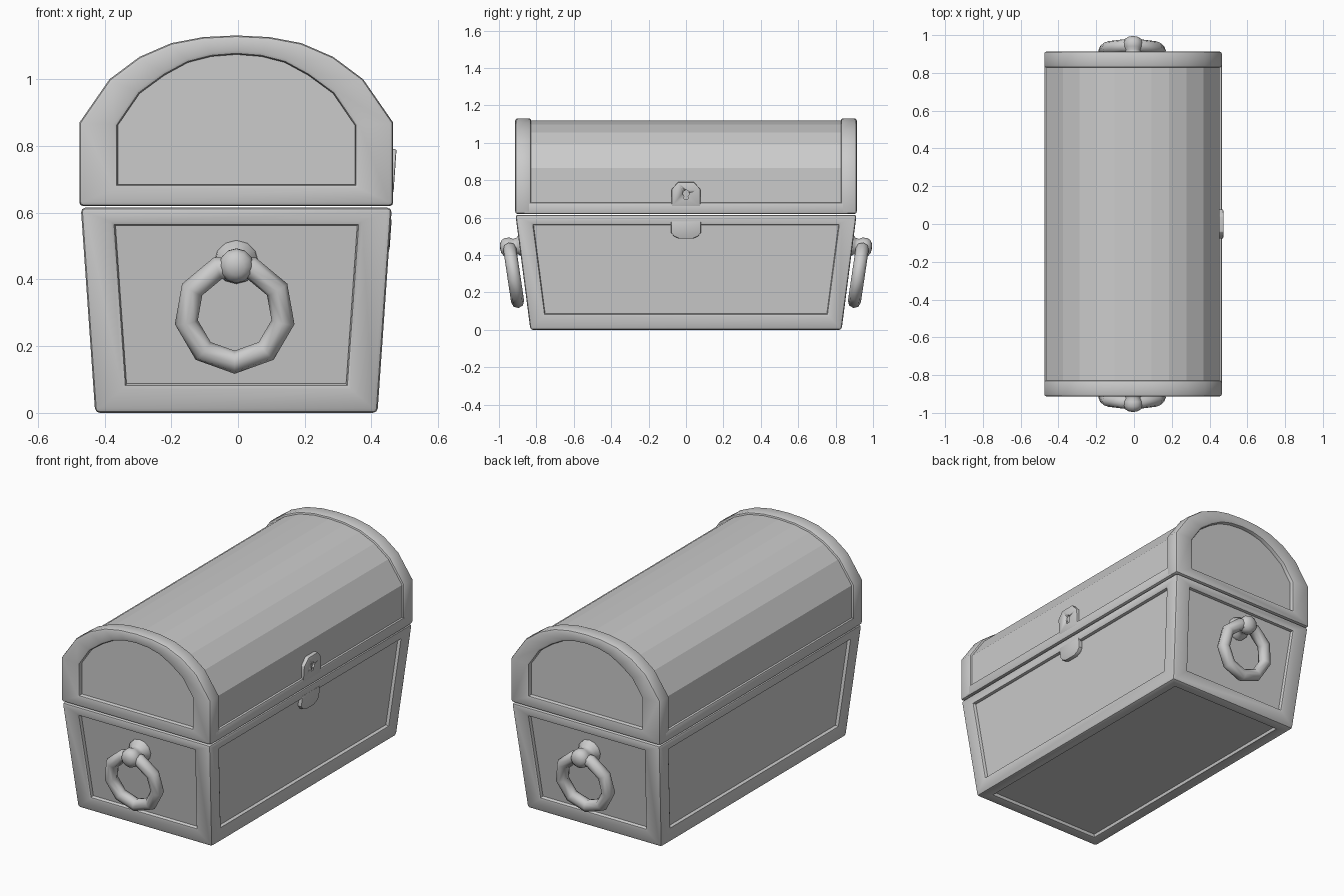
import bpy, bmesh
from math import radians, cos, sin, pi
from mathutils import Matrix, Vector

if "Cube" in bpy.data.objects:
    bpy.data.objects.remove(bpy.data.objects["Cube"])

CX = -0.005  # the body sits slightly left because of the latch


def finish(bm, name, bevel=0.0, smooth=35):
    """Round the convex sharp edges, then shade and link the mesh."""
    bmesh.ops.recalc_face_normals(bm, faces=bm.faces[:])
    if bevel:
        edges = [e for e in bm.edges if e.is_convex and e.calc_face_angle(0) > radians(40)]
        bmesh.ops.bevel(bm, geom=edges, offset=bevel, segments=2, profile=0.5,
                        affect='EDGES', clamp_overlap=True)
    me = bpy.data.meshes.new(name)
    bm.to_mesh(me)
    bm.free()
    if smooth:
        me.shade_smooth()
        me.set_sharp_from_angle(angle=radians(smooth))
    ob = bpy.data.objects.new(name, me)
    bpy.context.collection.objects.link(ob)
    return ob


def prism(name, outer, place, d0, d1, inner=None, bevel=0.0, smooth=35):
    """Extrude a 2D outline (optionally with a matching hole) from d0 to d1."""
    bm = bmesh.new()
    loops = [[bm.verts.new(place(u, v, d)) for u, v in pts]
             for pts, d in ((outer, d0), (outer, d1))]
    if inner:
        loops += [[bm.verts.new(place(u, v, d)) for u, v in inner] for d in (d1, d0)]
        pairs = list(zip(loops, loops[1:] + loops[:1]))
    else:
        pairs = [(loops[0], loops[1])]
        bm.faces.new(loops[0])
        bm.faces.new(loops[1])
    n = len(outer)
    for a, b in pairs:
        for i in range(n):
            j = (i + 1) % n
            bm.faces.new((a[i], a[j], b[j], b[i]))
    return finish(bm, name, bevel, smooth)


def mirrored(right):
    """Complete a half outline running from bottom right to the top centre."""
    return right + [(-u, v) for u, v in reversed(right) if u > 1e-6]


def along_y(u, v, d):
    return (u + CX, d, v)


# Tapered base with recessed panels on the sides and underside
H = 0.615


def half(z):
    t = z / H
    return 0.423 + 0.043 * t, 0.832 + 0.08 * t


bm = bmesh.new()
SIGNS = ((-1, -1), (1, -1), (1, 1), (-1, 1))
low, top = [[bm.verts.new((sx * half(z)[0] + CX, sy * half(z)[1], z)) for sx, sy in SIGNS]
            for z in (0, H)]
bm.faces.new(top)


def framed(corners, inner, depth=0.02):
    a, b, c = inner[:3]
    n = (b - a).cross(c - a).normalized()
    rim = [bm.verts.new(p) for p in inner]
    floor = [bm.verts.new(p - n * depth) for p in inner]
    bm.faces.new(floor)
    for i in range(4):
        j = (i + 1) % 4
        bm.faces.new((corners[i], corners[j], rim[j], rim[i]))
        bm.faces.new((rim[i], rim[j], floor[j], floor[i]))


for i in range(4):
    j = (i + 1) % 4
    inner = []
    for k, z in ((i, 0.085), (j, 0.085), (j, 0.56), (i, 0.56)):
        hx, hy = half(z)
        if i % 2 == 0:
            hx -= 0.1
        else:
            hy -= 0.09
        inner.append(Vector((SIGNS[k][0] * hx + CX, SIGNS[k][1] * hy, z)))
    framed([low[i], low[j], top[j], top[i]], inner)
framed(low[::-1], [Vector((sx * 0.355 + CX, sy * 0.765, 0)) for sx, sy in SIGNS[::-1]])
finish(bm, "chest_base", 0.014)

# Barrel lid: faceted core, arched end frames and lower rails
arch_out = mirrored([(0.47, 0.62), (0.47, 0.87), (0.38, 1.0), (0.29, 1.067),
                     (0.195, 1.108), (0.1, 1.126), (0, 1.131)])
arch_in = mirrored([(0.355, 0.685), (0.355, 0.862), (0.29, 0.957), (0.215, 1.012),
                    (0.145, 1.05), (0.075, 1.068), (0, 1.074)])
core = mirrored([(0.458, 0.625), (0.458, 0.866), (0.372, 0.99), (0.284, 1.056),
                 (0.191, 1.097), (0.098, 1.115), (0, 1.12)])
prism("lid_barrel", core, along_y, -0.89, 0.89, smooth=0)
for name, s in (("front", -1), ("back", 1)):
    prism("lid_arch_" + name, arch_out, along_y, s * 0.828, s * 0.913, arch_in, 0.012)
for name, s in (("right", 1), ("left", -1)):
    rail = [(s * 0.43, 0.62), (s * 0.47, 0.62), (s * 0.47, 0.682), (s * 0.43, 0.682)]
    prism("lid_rail_" + name, rail, along_y, -0.87, 0.87, bevel=0.01)


# Latch: hasp with keyhole on the lid, rounded catch on the base
def lean_out(u, v, d):
    return (d + 0.07 * (v - 0.66), u, v)


def on_wall(u, v, d):
    return (half(v)[0] + CX + d, u, v)


hasp = prism("latch_hasp", mirrored([(0.077, 0.66), (0.077, 0.752), (0.042, 0.79)]),
             lean_out, 0.43, 0.466, bevel=0.004)
prism("latch_catch", mirrored([(0.08, 0.58), (0.08, 0.52), (0.064, 0.5), (0.035, 0.488)]),
      on_wall, -0.03, 0.002, bevel=0.004)
hole = [(0.018 * cos(radians(a)), 0.73 + 0.018 * sin(radians(a)))
        for a in range(-60, 241, 30)]
cutter = prism("keyhole_cutter", hole + [(-0.012, 0.7), (0.012, 0.7)], lean_out, 0.455, 0.5)
cutter.hide_render = True
cut = hasp.modifiers.new("keyhole", 'BOOLEAN')
cut.operation = 'DIFFERENCE'
cut.object = cutter

# Ring handles and their knobs, mirrored front to back
R = 0.147
bm = bmesh.new()
ring = [[bm.verts.new(((R + 0.035 * cos(b)) * cos(a), (R + 0.035 * cos(b)) * sin(a),
                       0.035 * sin(b))) for b in (2 * pi * k / 8 for k in range(8))]
        for a in (2 * pi * i / 9 for i in range(9))]
for i in range(9):
    for k in range(8):
        p, q, m = ring[i], ring[(i + 1) % 9], (k + 1) % 8
        bm.faces.new((p[k], q[k], q[m], p[m]))
bm.transform(Matrix.Translation((-0.01, -0.922, 0.297)) @ Matrix.Rotation(radians(8.5), 4, 'X')
             @ Matrix.Rotation(pi / 2, 4, 'Y') @ Matrix.Rotation(pi / 2, 4, 'X'))
handle = finish(bm, "handle_ring", smooth=60)

bm = bmesh.new()
profile = [(0, 0), (0.066, 0), (0.064, 0.014), (0.045, 0.03), (0.041, 0.05), (0.05, 0.066),
           (0.052, 0.09), (0.044, 0.11), (0.025, 0.122), (0, 0.126)]
pts = [bm.verts.new((r, 0, h)) for r, h in profile]
edges = [bm.edges.new(e) for e in zip(pts, pts[1:])]
bmesh.ops.spin(bm, geom=pts + edges, cent=(0, 0, 0), axis=(0, 0, 1), angle=2 * pi, steps=12)
bmesh.ops.remove_doubles(bm, verts=bm.verts[:], dist=0.0005)
bm.transform(Matrix.Translation((CX, -0.87, 0.452)) @ Matrix.Rotation(radians(97.4), 4, 'X'))
knob = finish(bm, "handle_knob", smooth=50)

for ob in (handle, knob):
    mod = ob.modifiers.new("both_ends", 'MIRROR')
    mod.use_axis = (False, True, False)
    mod.use_mirror_merge = False
